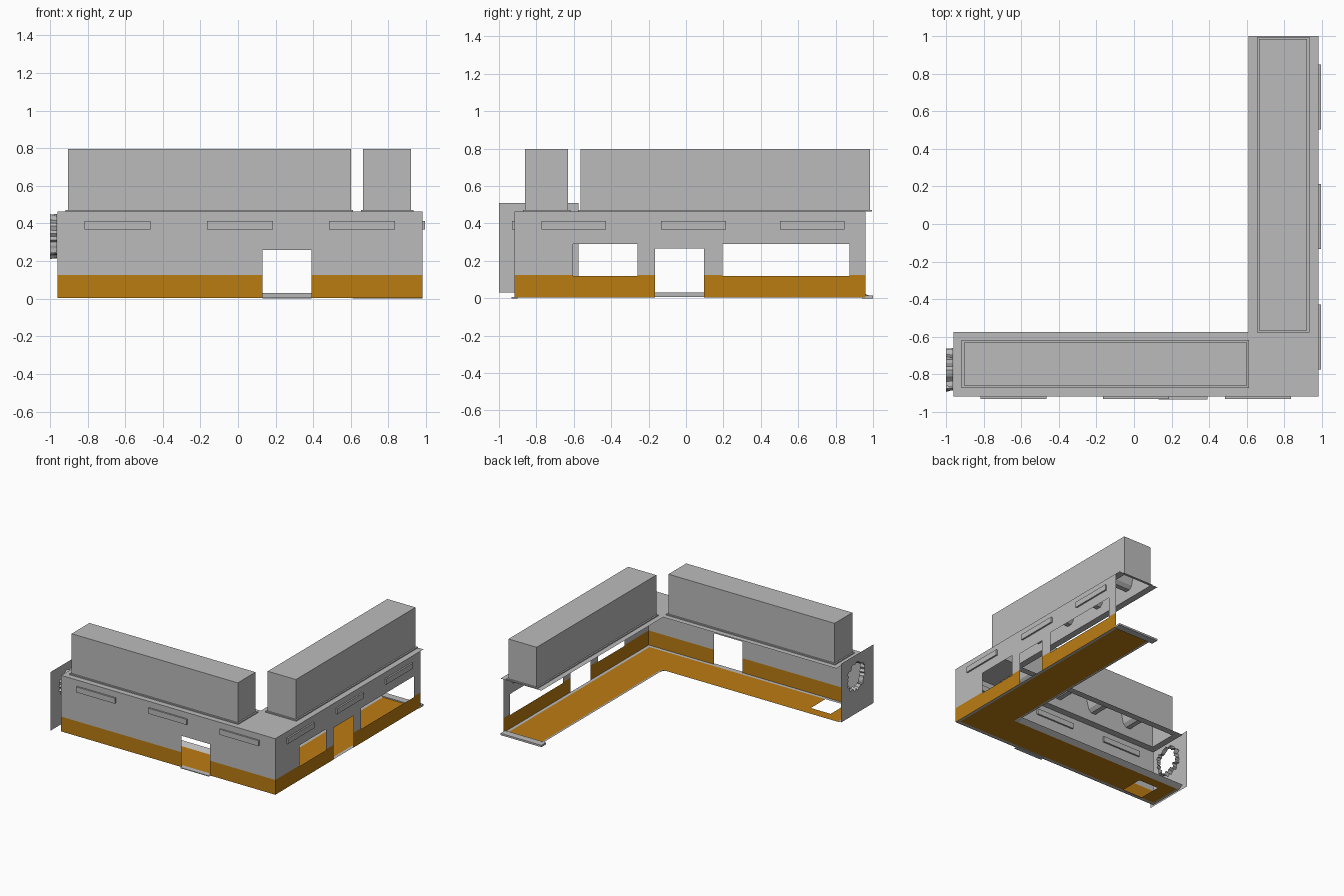
import bpy, bmesh, math, random

if "Cube" in bpy.data.objects:
    bpy.data.objects.remove(bpy.data.objects["Cube"])
random.seed(4)

def mat(name, c):
    m = bpy.data.materials.new(name)
    m.diffuse_color = (*c, 1)
    m.use_nodes = True
    m.node_tree.nodes["Principled BSDF"].inputs["Base Color"].default_value = m.diffuse_color
    return m
MATS = [mat("grey metal", (0.5, 0.5, 0.5)), mat("orange paint", (0.5, 0.2, 0.006))]

def finish(name, bm):
    bmesh.ops.remove_doubles(bm, verts=bm.verts, dist=1e-5)
    me = bpy.data.meshes.new(name)
    bm.to_mesh(me)
    bm.free()
    for m in MATS:
        me.materials.append(m)
    ob = bpy.data.objects.new(name, me)
    bpy.context.collection.objects.link(ob)
    return ob

def grid(name, us, vs, fn, rule):
    """Sheet of cells; rule(u, v) gives the material index or None for a gap."""
    bm = bmesh.new()
    for u0, u1 in zip(us, us[1:]):
        for v0, v1 in zip(vs, vs[1:]):
            m = rule((u0 + u1) / 2, (v0 + v1) / 2)
            if m is None:
                continue
            f = bm.faces.new([bm.verts.new(fn(u, v)) for u, v in
                              ((u0, v0), (u1, v0), (u1, v1), (u0, v1))])
            f.material_index = m
    return finish(name, bm)

def shell(name, x0, x1, y0, y1, z0, z1, top=True, bottom=False):
    """Box of thin sheets, optionally open above or below."""
    bm = bmesh.new()
    lo = [bm.verts.new((x, y, z0)) for x, y in ((x0, y0), (x1, y0), (x1, y1), (x0, y1))]
    hi = [bm.verts.new((v.co.x, v.co.y, z1)) for v in lo]
    for i in range(4):
        j = (i + 1) % 4
        bm.faces.new((lo[i], lo[j], hi[j], hi[i]))
    if top:
        bm.faces.new(hi)
    if bottom:
        bm.faces.new(lo[::-1])
    return finish(name, bm)

def inside(p, a, b):
    return a < p < b

# outer walls with door and window openings, orange skirting below
def front_rule(x, z):
    if inside(x, 0.13, 0.39) and z < 0.26:
        return None
    return 1 if z < 0.125 else 0

def right_rule(y, z):
    if inside(y, -0.165, 0.095) and z < 0.265:
        return None
    if (inside(y, -0.605, -0.26) or inside(y, 0.195, 0.875)) and inside(z, 0.118, 0.29):
        return None
    return 1 if z < 0.125 else 0

grid("front_wall", [-0.96, 0.13, 0.39, 0.98], [0.004, 0.125, 0.26, 0.463],
     lambda x, z: (x, -0.917, z), front_rule)
grid("right_wall", [-0.917, -0.605, -0.26, -0.165, 0.095, 0.195, 0.875, 0.96],
     [0.004, 0.118, 0.125, 0.265, 0.29, 0.463], lambda y, z: (0.98, y, z), right_rule)

# floor: orange walkway with grey borders, raised inner lip and a hatch gap
def in_l(x, y):
    return y < -0.575 or x > 0.61

def floor_rule(x, y):
    if not in_l(x, y):
        return None
    if inside(x, -0.82, -0.64) and inside(y, -0.89, -0.70):
        return None
    walk = inside(y, -0.89, -0.62) and inside(x, -0.94, 0.955)
    walk = walk or (inside(x, 0.655, 0.955) and inside(y, -0.89, 0.94))
    return 1 if walk else 0

grid("floor", [-0.96, -0.94, -0.82, -0.64, 0.61, 0.655, 0.955, 0.98],
     [-0.917, -0.89, -0.70, -0.62, -0.575, 0.94, 1.0],
     lambda x, y: (x, y, 0.03 if y > -0.58 and x < 0.62 and y < 0.95 else 0.006), floor_rule)
shell("floor_end_sill", 0.61, 0.98, 0.94, 1.0, 0.0, 0.015, bottom=True)
shell("door_threshold", 0.13, 0.39, -0.932, -0.9, 0.0, 0.006, bottom=True)

# roof box extents: x0, x1, y0, y1
BOXES = [(-0.905, 0.60, -0.86, -0.63), (0.665, 0.92, -0.565, 0.983)]

# roof plate, open beneath each box
def roof_rule(x, y):
    if not in_l(x, y) or any(inside(x, a, b) and inside(y, c, d) for a, b, c, d in BOXES):
        return None
    return 0

grid("roof", [-0.96, -0.905, 0.60, 0.61, 0.665, 0.92, 0.98],
     [-0.917, -0.86, -0.63, -0.575, -0.565, 0.983, 1.0],
     lambda x, y: (x, y, 0.463), roof_rule)

# roof boxes with base flange and U-shaped cross channels inside
U = [(-0.08, 0.79), (-0.06, 0.62), (-0.045, 0.56), (-0.02, 0.535),
     (0.02, 0.535), (0.045, 0.56), (0.06, 0.62), (0.08, 0.79)]
for n, (a, b, c, d) in enumerate(BOXES):
    shell(f"roof_box_{n}", a, b, c, d, 0.463, 0.797)
    e = 0.012
    shell(f"roof_box_flange_{n}", a - e, b + e, c - e, d + e, 0.463, 0.472, top=False)
    grid(f"roof_box_flange_top_{n}", [a - e, a, b, b + e], [c - e, c, d, d + e],
         lambda x, y: (x, y, 0.472),
         lambda x, y: None if inside(x, a, b) and inside(y, c, d) else 0)
    along_x = n == 0
    mid = (a + b) / 2 if along_x else (c + d) / 2
    for k in range(4):
        s = mid + (k - 1.5) * 0.34
        span = [c, d] if along_x else [a, b]
        grid(f"cross_channel_{n}_{k}", list(range(len(U))), span,
             lambda i, w: (s + U[i][0], w, U[i][1]) if along_x else (w, s + U[i][0], U[i][1]),
             lambda i, w: 0)

# long lamp housings passing through both walls
for k, x in enumerate((-0.64, 0.01, 0.66)):
    shell(f"front_lamp_{k}", x - 0.175, x + 0.175, -0.93, -0.904, 0.368, 0.413, bottom=True)
for k, y in enumerate((-0.60, 0.04, 0.675)):
    shell(f"right_lamp_{k}", 0.967, 0.993, y - 0.173, y + 0.173, 0.368, 0.413, bottom=True)

# left end panel with a ragged hole and a torn rim reaching inwards
CY, CZ, N = -0.775, 0.33, 40
Y0, Y1, Z0, Z1 = -1.0, -0.575, 0.03, 0.51
bm = bmesh.new()
angles = [2 * math.pi * i / N for i in range(N)]
angles += [math.atan2(z - CZ, y - CY) % (2 * math.pi) for y in (Y0, Y1) for z in (Z0, Z1)]
rings = []
for t in sorted(angles):
    cy, cz = math.cos(t), math.sin(t)
    reach = min(((Y1 if cy > 0 else Y0) - CY) / cy if abs(cy) > 1e-6 else 9,
                ((Z1 if cz > 0 else Z0) - CZ) / cz if abs(cz) > 1e-6 else 9)
    r = random.uniform(0.095, 0.125)
    q = r + random.uniform(-0.012, 0.006)
    rings.append([bm.verts.new((x, CY + cy * w, CZ + cz * w))
                  for x, w in ((-1.0, reach), (-1.0, r), (-0.962, q))])
for p, q in zip(rings, rings[1:] + rings[:1]):
    for i in range(2):
        bm.faces.new((p[i], p[i + 1], q[i + 1], q[i]))
finish("left_end_panel", bm)
